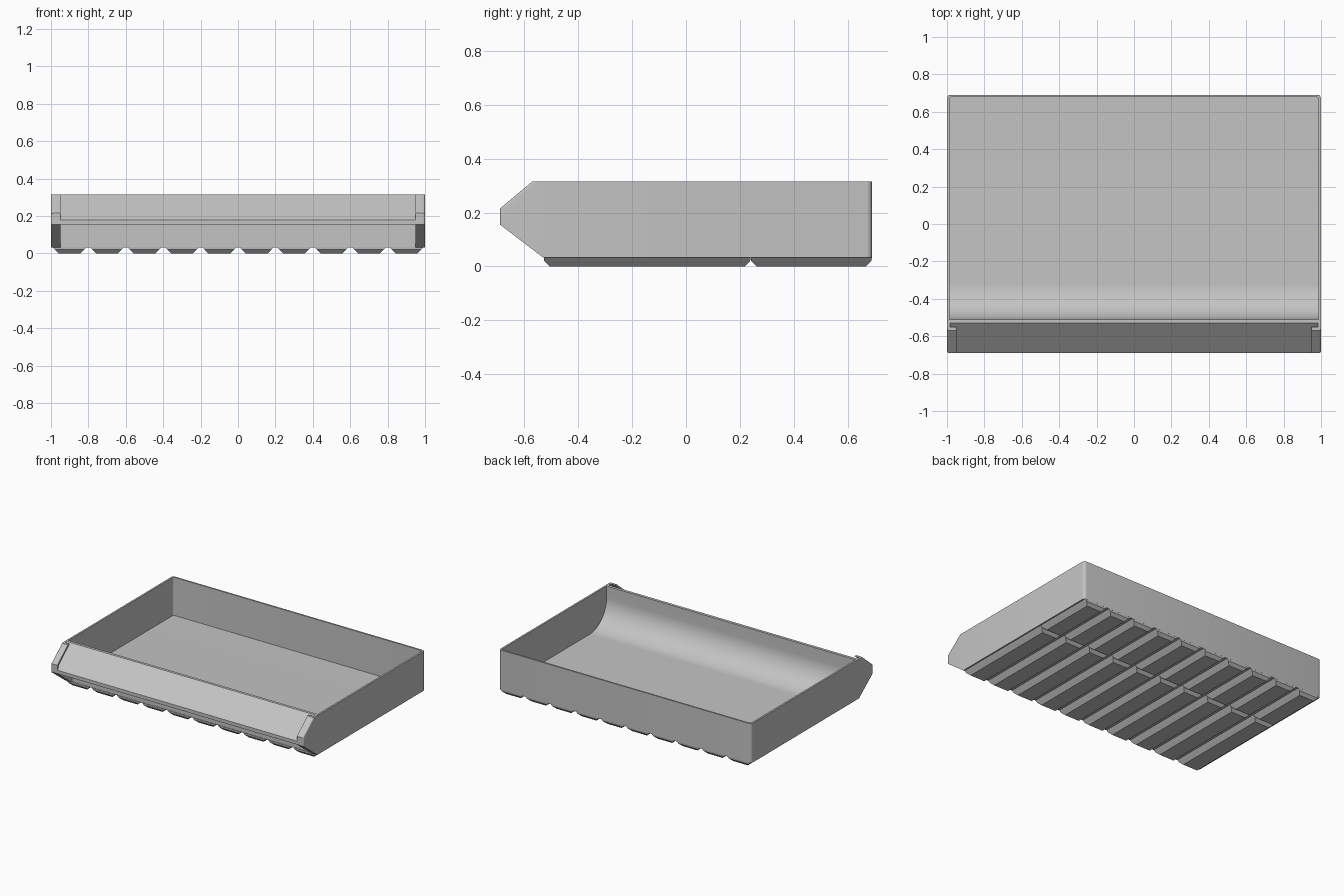
import bpy, bmesh, math
from mathutils import Vector

cube = bpy.data.objects.get("Cube")
if cube:
    bpy.data.objects.remove(cube, do_unlink=True)

grey = bpy.data.materials.new("light_grey")
grey.use_nodes = True
grey.diffuse_color = (0.55, 0.55, 0.55, 1)
grey.node_tree.nodes["Principled BSDF"].inputs["Base Color"].default_value = (0.55, 0.55, 0.55, 1)


def finish(name, bm):
    bmesh.ops.recalc_face_normals(bm, faces=bm.faces)
    mesh = bpy.data.meshes.new(name)
    bm.to_mesh(mesh)
    bm.free()
    mesh.materials.append(grey)
    obj = bpy.data.objects.new(name, mesh)
    bpy.context.collection.objects.link(obj)
    return obj


def prism(name, profile, x0, x1, round_if=None, radius=0.02):
    """Extrude a (y, z) profile along x and round the edges chosen by a rule."""
    bm = bmesh.new()
    face = bm.faces.new([bm.verts.new((x0, y, z)) for y, z in profile])
    out = bmesh.ops.extrude_face_region(bm, geom=[face])
    for v in out["geom"]:
        if isinstance(v, bmesh.types.BMVert):
            v.co.x = x1
    if round_if:
        edges = [e for e in bm.edges if round_if(*[v.co for v in e.verts])]
        bmesh.ops.bevel(bm, geom=edges, offset=radius, segments=5,
                        profile=0.5, affect='EDGES', clamp_overlap=True)
    return finish(name, bm)


def cut(obj, cutter):
    cutter.hide_render = True
    mod = obj.modifiers.new("cut", 'BOOLEAN')
    mod.operation = 'DIFFERENCE'
    mod.solver = 'EXACT'
    mod.object = cutter
    bpy.context.view_layer.objects.active = obj
    bpy.ops.object.modifier_apply(modifier=mod.name)
    bpy.data.objects.remove(cutter, do_unlink=True)


def smooth(obj):
    bpy.ops.object.select_all(action='DESELECT')
    obj.select_set(True)
    bpy.context.view_layer.objects.active = obj
    bpy.ops.object.shade_smooth_by_angle(angle=math.radians(30))


TOP, BOTTOM, FLOOR = 0.315, 0.033, 0.042
FRONT, BACK = -0.525, 0.69


def back_corner(a, b):
    return min(a.y, b.y) > 0.6 and abs(a.z - b.z) > 0.1


# Tray walls, hollowed by a cutter whose front edge is a rounded scoop
tray = prism("tray", [(FRONT, BOTTOM), (BACK, BOTTOM), (BACK, TOP), (FRONT, TOP)],
             -1, 1, back_corner, 0.02)
R, inner = 0.19, -0.51
arc = [(inner + R - R * math.cos(t), FLOOR + R - R * math.sin(t))
       for t in (math.pi / 2 * i / 20 for i in range(21))]
hollow = prism("hollow", [(inner, 0.4)] + arc + [(0.678, FLOOR), (0.678, 0.4)],
               -0.987, 0.987, back_corner, 0.01)
cut(tray, hollow)
smooth(tray)

# Sloping label plate overhanging the front as a finger pull
prism("label_plate", [(-0.52, TOP), (-0.53, TOP), (-0.69, 0.18), (-0.69, 0.155),
                      (-0.665, 0.155), (-0.52, 0.277)], -0.97, 0.97)

# End cheeks with a slot for sliding a label in
cheek = [(-0.52, BOTTOM), (-0.53, BOTTOM), (-0.69, 0.155), (-0.69, 0.215),
         (-0.57, TOP), (-0.52, TOP)]
slot = [(-0.53, TOP), (-0.675, 0.193), (-0.675, 0.211), (-0.53, 0.333)]
for side, name in ((1, "left"), (-1, "right")):
    obj = prism(name + "_cheek", cheek, side * 0.95, side,
                lambda a, b: min(abs(a.x), abs(b.x)) > 0.99 and max(a.y, b.y) < -0.56, 0.01)
    cut(obj, prism("slot", slot, side * 0.9, side * 0.985))
    smooth(obj)

# Base pads: ten columns in two rows, tapered towards the ground
levels = ((0, 0.042, 0.022), (0.02, 0.022, 0.002), (BOTTOM + 0.002, 0.008, 0))
bm = bmesh.new()
for col in range(10):
    x0 = -1 + col * 0.2
    for y0, y1 in ((-0.528, 0.24), (0.24, BACK)):
        rings = []
        for z, ix, iy in levels:
            xa, xb, ya, yb = x0 + ix, x0 + 0.2 - ix, y0 + iy, y1 - iy
            rings.append([bm.verts.new(p) for p in
                          ((xa, ya, z), (xb, ya, z), (xb, yb, z), (xa, yb, z))])
        bm.faces.new(rings[0])
        bm.faces.new(rings[-1])
        for low, high in zip(rings, rings[1:]):
            for i in range(4):
                j = (i + 1) % 4
                bm.faces.new((low[i], low[j], high[j], high[i]))
finish("base_pads", bm)
